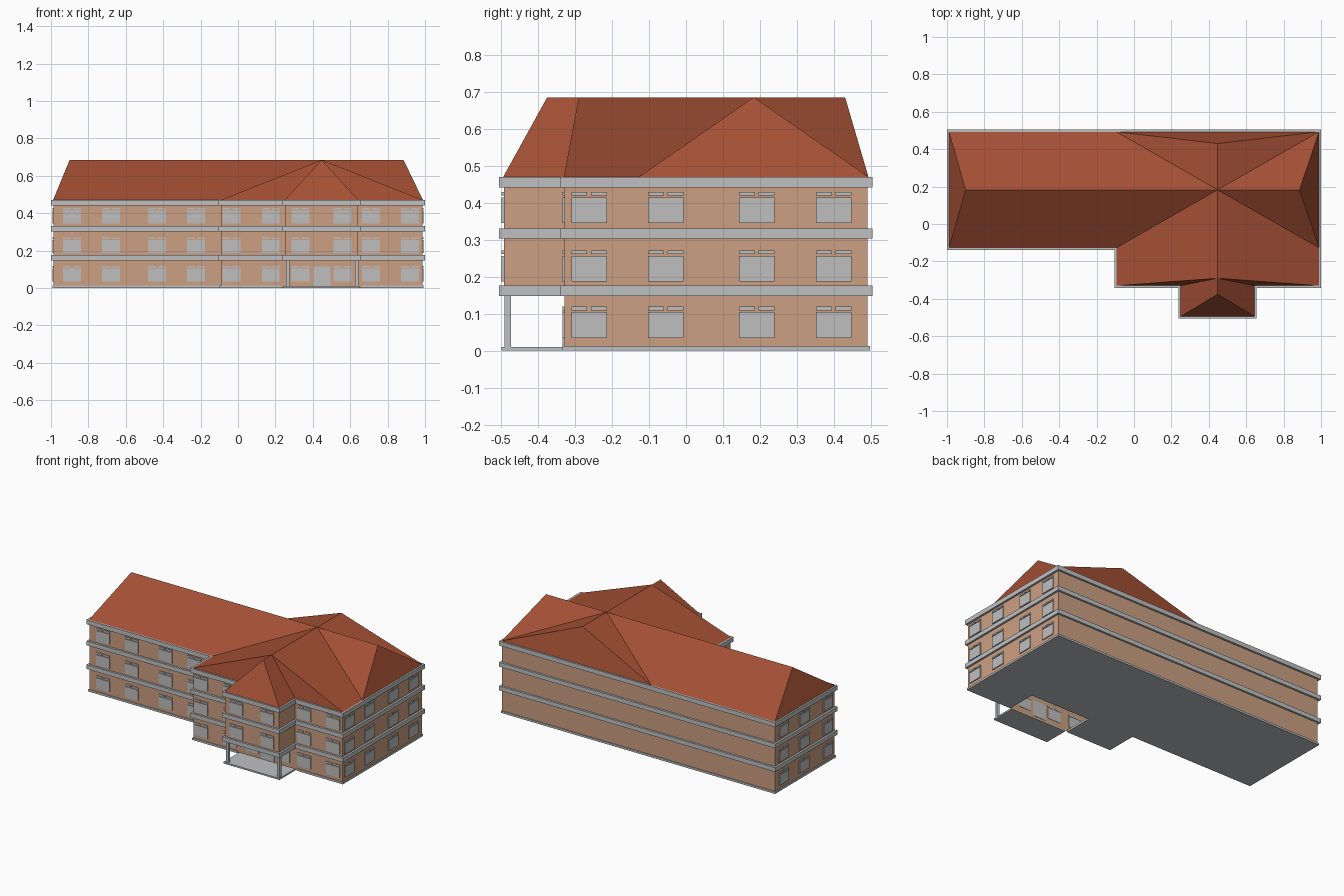
import bpy, bmesh
from mathutils import Vector

if "Cube" in bpy.data.objects:
    bpy.data.objects.remove(bpy.data.objects["Cube"])


def material(name, rgb):
    m = bpy.data.materials.new(name)
    m.diffuse_color = (*rgb, 1)
    m.use_nodes = True
    m.node_tree.nodes["Principled BSDF"].inputs["Base Color"].default_value = m.diffuse_color
    return m


WALL = material("tan wall", (0.60, 0.35, 0.22))
ROOF = material("red roof", (0.37, 0.08, 0.035))
STONE = material("grey stone", (0.52, 0.53, 0.54))
GLASS = material("window grey", (0.52, 0.52, 0.52))


def finish(name, bm, mat):
    bmesh.ops.recalc_face_normals(bm, faces=bm.faces)
    me = bpy.data.meshes.new(name)
    bm.to_mesh(me)
    bm.free()
    me.materials.append(mat)
    ob = bpy.data.objects.new(name, me)
    bpy.context.collection.objects.link(ob)
    return ob


def inset(pts, d):
    """Shrink a counter-clockwise right-angled outline by d."""
    out = []
    for i, p in enumerate(pts):
        p, a, b = Vector(p), Vector(pts[i - 1]), Vector(pts[(i + 1) % len(pts)])
        e1, e2 = (p - a).normalized(), (b - p).normalized()
        out.append(tuple(p + d * (Vector((-e1.y, e1.x)) + Vector((-e2.y, e2.x)))))
    return out


def prism(name, pts, z0, z1, mat, caps=True):
    bm = bmesh.new()
    lo = [bm.verts.new((x, y, z0)) for x, y in pts]
    hi = [bm.verts.new((x, y, z1)) for x, y in pts]
    n = len(pts)
    for i in range(n):
        j = (i + 1) % n
        bm.faces.new((lo[i], lo[j], hi[j], hi[i]))
    if caps:
        bm.faces.new(lo[::-1])
        bm.faces.new(hi)
    return finish(name, bm, mat)


def rect(x0, y0, x1, y1):
    return [(x0, y0), (x1, y0), (x1, y1), (x0, y1)]


def hip_roof(name, box, ridge_a, ridge_b, along_x):
    """Hipped roof: eave rectangle plus two ridge points."""
    bm = bmesh.new()
    v = [bm.verts.new((x, y, EAVE)) for x, y in rect(*box)]
    a = bm.verts.new((*ridge_a, RIDGE))
    b = bm.verts.new((*ridge_b, RIDGE))
    if not along_x:
        v = v[1:] + v[:1]
    # a sits over the edge v3-v0, b over the edge v1-v2
    for f in ((v[0], v[1], b, a), (v[1], v[2], b), (v[2], v[3], a, b), (v[3], v[0], a)):
        bm.faces.new(f)
    return finish(name, bm, ROOF)


EAVE, RIDGE, IN = 0.47, 0.685, 0.013
XL, XR, YB = -1.0, 1.0, 0.504
YM, YW, YP = -0.138, -0.341, -0.505      # fronts of main range, wing, porch bay
XW, P0, P1 = -0.105, 0.238, 0.655        # wing left, porch bay sides

upper = [(XL, YM), (XW, YM), (XW, YW), (P0, YW), (P0, YP), (P1, YP),
         (P1, YW), (XR, YW), (XR, YB), (XL, YB)]
ground = [(XL, YM), (XW, YM), (XW, YW), (XR, YW), (XR, YB), (XL, YB)]

# Walls, floor by floor
prism("ground_walls", inset(ground, IN), 0.0, 0.15, WALL, False)
prism("middle_walls", inset(upper, IN), 0.175, 0.304, WALL, False)
prism("top_walls", inset(upper, IN), 0.33, 0.442, WALL, False)

# Projecting floor bands
for name, z0, z1 in (("first_band", 0.148, 0.176), ("second_band", 0.303, 0.331),
                     ("eave_band", 0.441, EAVE)):
    prism(name, upper, z0, z1, STONE)

# Plinth, open behind the entrance, and the porch floor
notched = [(XL, YM), (XW, YM), (XW, YW), (P0, YW), (P0, -0.145), (P1, -0.145),
           (P1, YW), (XR, YW), (XR, YB), (XL, YB)]
prism("plinth", inset(notched, 0.007), 0.0, 0.013, STONE)
prism("porch_floor", rect(P0 + 0.006, YP + 0.006, P1 - 0.006, YW + 0.007), 0.0, 0.01, STONE)
for side, x in (("left", 0.256), ("right", 0.626)):
    prism("porch_column_" + side, rect(x, -0.49, x + 0.019, -0.473), 0.01, 0.149, STONE)

# Three overlapping hipped roofs
R = 0.011
hip_roof("main_roof", (XL + R, YM + R, XR - R, YB - R), (-0.90, 0.183), (0.885, 0.183), True)
hip_roof("wing_roof", (XW + R, YW + R, XR - R, YB - R), (0.447, -0.29), (0.447, 0.43), False)
hip_roof("bay_roof", (P0 + R, YP + R, P1 - R, -0.17), (0.447, -0.375), (0.447, -0.21), False)

FLOORS = (0.035, 0.187, 0.345)
T = 0.006


def plate(name, axis, wall, sign, c0, c1, z0, z1):
    """Thin plate on a wall facing x or y."""
    lo, hi = sorted((wall - sign * 0.002, wall + sign * T))
    r = rect(lo, c0, hi, c1) if axis == "x" else rect(c0, lo, c1, hi)
    prism(name, r, z0, z1, GLASS)


def window(name, axis, wall, sign, c, z, w=0.096):
    # large pane with two small lights above it
    plate(name + "_pane", axis, wall, sign, c - w / 2, c + w / 2, z, z + 0.069)
    for k, s in (("a", -1), ("b", 1)):
        e = sorted((c + s * 0.005, c + s * w / 2))
        plate(name + "_light_" + k, axis, wall, sign, e[0], e[1], z + 0.074, z + 0.084)


for f, z in enumerate(FLOORS):
    for i, x in enumerate((-0.888, -0.68, -0.434, -0.225)):
        window(f"main_window_{f}_{i}", "y", YM + IN, -1, x, z)
    for i, x in enumerate((-0.035, 0.175, 0.71, 0.92)):
        window(f"wing_window_{f}_{i}", "y", YW + IN, -1, x, z)
    for i, x in enumerate((0.334, 0.558)):
        wall = YW if f == 0 else YP
        window(f"bay_window_{f}_{i}", "y", wall + IN, -1, x, z)
    for i, y in enumerate((-0.262, -0.055, 0.191, 0.399)):
        window(f"right_window_{f}_{i}", "x", XR - IN, 1, y, z)
        if i:
            window(f"left_window_{f}_{i}", "x", XL + IN, -1, y, z)

# Entrance door under the porch
plate("entrance_door", "y", YW + IN, -1, 0.40, 0.494, 0.012, 0.116)
